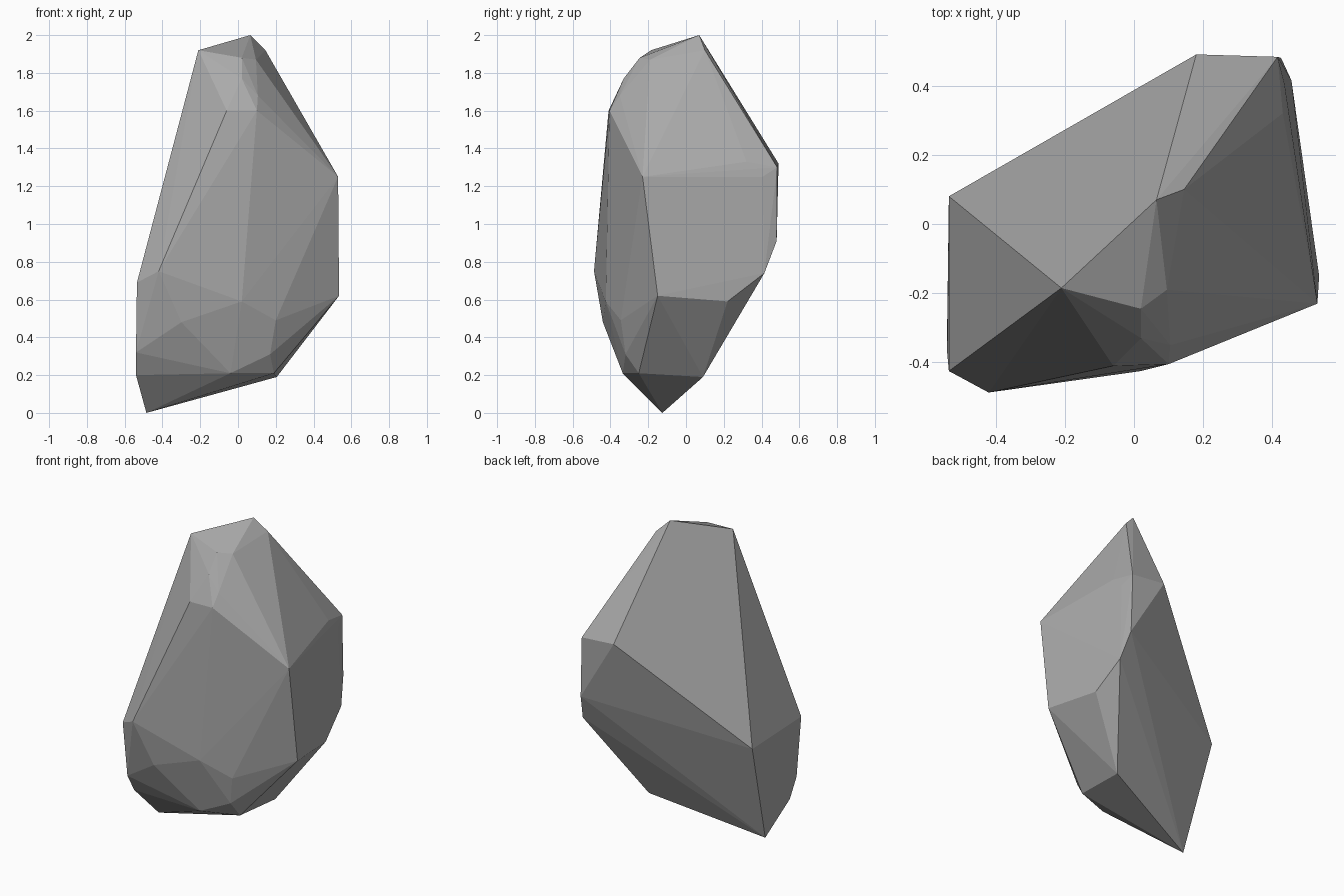
import bpy
import bmesh
from mathutils import Vector

UNIT = 0.01  # corner positions are given in hundredths

default_cube = bpy.data.objects.get("Cube")
if default_cube:
    bpy.data.objects.remove(default_cube, do_unlink=True)


def make_material(name, colour):
    material = bpy.data.materials.new(name)
    material.use_nodes = True
    material.diffuse_color = colour
    shader = material.node_tree.nodes["Principled BSDF"]
    shader.inputs["Base Color"].default_value = colour
    shader.inputs["Roughness"].default_value = 0.9
    return material


def build_chiselled_stone(name, corner_groups, material):
    """Wrap a tight faceted skin around all the chisel corners."""
    bm = bmesh.new()
    for group in corner_groups:
        for corner in group:
            bm.verts.new(Vector(corner) * UNIT)
    hull = bmesh.ops.convex_hull(bm, input=bm.verts[:])
    unused = hull["geom_interior"] + hull["geom_unused"]
    loose = {item for item in unused if isinstance(item, bmesh.types.BMVert)}
    bmesh.ops.delete(bm, geom=list(loose), context="VERTS")
    bmesh.ops.recalc_face_normals(bm, faces=bm.faces[:])
    for face in bm.faces:
        face.smooth = False

    mesh = bpy.data.meshes.new(name)
    bm.to_mesh(mesh)
    bm.free()
    mesh.materials.append(material)
    stone = bpy.data.objects.new(name, mesh)
    bpy.context.scene.collection.objects.link(stone)
    return stone


# Peak and the small chipped facets that fall away to the front
peak = [(6.5, 7, 200), (-21, -18.5, 192), (14.5, 10, 192),
        (2, -24.5, 188), (9.5, -19, 187), (2, -33, 177)]
brow = [(10.5, -35, 168), (10, -40.5, 160), (-6, -41, 160)]

# Upper shoulder, from the side round to the back
shoulder = [(53, -23, 125), (43, 32, 133), (43.5, 40.5, 125),
            (41.5, 48.3, 130), (18, 49, 132)]

# Widest belt of the stone
belt = [(42.5, 48, 91), (45.5, 41.5, 74), (48, 22, 59), (53.5, -15, 62),
        (-42, -48.7, 75), (-53.5, -42.5, 69), (-53.5, 8, 67)]

# Undercut facets on the lower front
undercut = [(2, -42.5, 59), (20, -34.5, 49), (-30, -44, 48),
            (17, -32, 31), (-54, -37, 32), (-54, -30, 20)]

# Base corners and the single point it rests on
base = [(20.5, 9, 19), (19, -25, 21), (-4, -33.5, 21), (-48.5, -12.5, 0)]

grey_stone = make_material("grey_stone", (0.4, 0.4, 0.4, 1.0))
build_chiselled_stone(
    "rock", [peak, brow, shoulder, belt, undercut, base], grey_stone)
